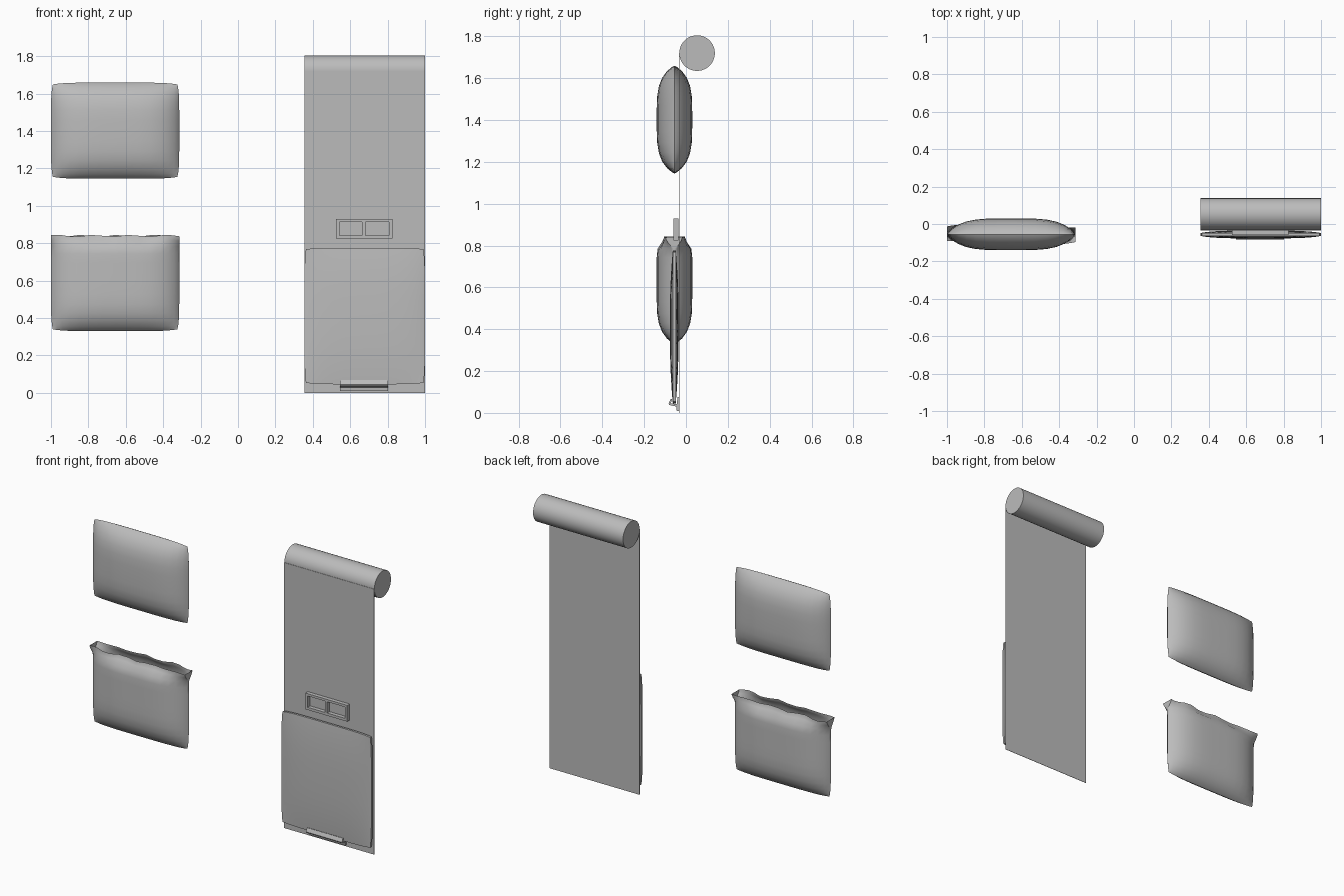
import bpy, bmesh, math

cube = bpy.data.objects.get("Cube")
if cube:
    bpy.data.objects.remove(cube, do_unlink=True)

grey = bpy.data.materials.new("light grey")
grey.use_nodes = True
grey.diffuse_color = (0.5, 0.5, 0.5, 1)
grey.node_tree.nodes["Principled BSDF"].inputs["Base Color"].default_value = (0.5, 0.5, 0.5, 1)


def finish(name, bm, smooth=None):
    """Turn a bmesh into a named, grey object."""
    bmesh.ops.remove_doubles(bm, verts=bm.verts, dist=0.0001)
    bmesh.ops.recalc_face_normals(bm, faces=bm.faces)
    mesh = bpy.data.meshes.new(name)
    bm.to_mesh(mesh)
    bm.free()
    mesh.materials.append(grey)
    ob = bpy.data.objects.new(name, mesh)
    bpy.context.collection.objects.link(ob)
    if smooth:
        bpy.ops.object.select_all(action='DESELECT')
        ob.select_set(True)
        bpy.context.view_layer.objects.active = ob
        bpy.ops.object.shade_smooth_by_angle(angle=math.radians(smooth))
    return ob


def add_box(bm, x0, x1, y0, y1, z0, z1):
    geom = bmesh.ops.create_cube(bm, size=1)["verts"]
    for v in geom:
        v.co = ((x0 + x1) / 2 + v.co.x * (x1 - x0),
                (y0 + y1) / 2 + v.co.y * (y1 - y0),
                (z0 + z1) / 2 + v.co.z * (z1 - z0))


def swell(t, power):
    """Cushion profile: zero at the edge (|t| = 1), full at the middle."""
    return 1 - abs(t) ** power


def cushion(name, centre, half, rim=0.0, power=4.5, inset=0.01, is_open=False):
    """Rings of points around a stuffed pad, stacked from bottom to top."""
    cx, cy, cz = centre
    hx, hy, hz = half
    cols, rows = 16, 14
    spread = [math.sin(math.pi / 2 * (2 * i / cols - 1)) for i in range(cols + 1)]
    bm = bmesh.new()
    rings = []
    for j in range(rows + 1):
        v = math.sin(math.pi / 2 * (2 * j / rows - 1))
        sides = []
        for sign in (-1, 1):
            line = []
            for u in spread:
                edge = 1 - (1 - abs(u))
                depth = rim + (hy - rim) * (1 - edge ** 4) ** 0.8 * profile(v, power)
                x = cx + u * (hx - inset * v ** 6)
                z = cz + v * (hz - inset * u ** 6)
                if is_open and v > 0:
                    # the mouth flares apart and its lip is wavy
                    lip = max(0, (v - 0.72) / 0.28)
                    lip = lip * lip * (3 - 2 * lip)
                    mouth = 0.043 + 0.008 * math.cos(u * 9 + sign)
                    body = hy * (1 - edge ** 4) ** 0.8
                    depth = body * (1 - lip) + mouth * lip
                    z = cz + v * hz + lip * 0.005 * math.sin(u * 11 + sign)
                    x = cx + u * hx
                line.append(bm.verts.new((x, cy + sign * depth, z)))
            sides.append(line)
        rings.append(sides[0] + sides[1][::-1])
    count = len(rings[0])
    for low, high in zip(rings, rings[1:]):
        for i in range(count):
            k = (i + 1) % count
            bm.faces.new((low[i], low[k], high[k], high[i]))
    # close the hem when it has thickness
    if rim > 0:
        for ring in (rings[0], rings[-1]):
            for i in range(cols):
                bm.faces.new((ring[i], ring[i + 1], ring[-2 - i], ring[-1 - i]))
    return finish(name, bm, 40)


def profile(v, power):
    return 1 - abs(v) ** power if power < 4 else (1 - abs(v) ** 4) ** 0.8


# Two pouches, the lower one open at the top
cushion("closed_pouch", (-0.657, -0.055, 1.402), (0.343, 0.085, 0.257))
cushion("open_pouch", (-0.657, -0.055, 0.585), (0.343, 0.085, 0.255), is_open=True)

# Hanging sheet and the roll at its top
bm = bmesh.new()
add_box(bm, 0.355, 1.0, -0.034, -0.032, 0.0, 1.72)
finish("hanging_sheet", bm)

bpy.ops.mesh.primitive_cylinder_add(vertices=48, radius=0.085, depth=0.645,
                                    location=(0.6775, 0.053, 1.72),
                                    rotation=(0, math.pi / 2, 0))
roll = bpy.context.object
roll.name = "rolled_top"
roll.data.materials.append(grey)
bpy.ops.object.shade_smooth_by_angle(angle=math.radians(40))

# Padded flap over the lower part of the sheet
cushion("padded_flap", (0.6775, -0.056, 0.411), (0.3225, 0.021, 0.365),
        rim=0.007, power=2.5, inset=0.008)

# Buckle frame with two openings
bm = bmesh.new()
for x0, x1 in ((0.525, 0.542), (0.664, 0.681), (0.808, 0.825)):
    add_box(bm, x0, x1, -0.06, -0.035, 0.825, 0.93)
for x0, x1 in ((0.542, 0.664), (0.681, 0.808)):
    add_box(bm, x0, x1, -0.06, -0.035, 0.825, 0.842)
    add_box(bm, x0, x1, -0.06, -0.035, 0.915, 0.93)
finish("buckle_frame", bm)

# Hooked clip at the bottom
hook = [(-0.034, 0.01), (-0.044, 0.01), (-0.046, 0.03), (-0.08, 0.038),
        (-0.083, 0.045), (-0.072, 0.068), (-0.066, 0.066), (-0.073, 0.046),
        (-0.044, 0.042), (-0.04, 0.075), (-0.034, 0.075)]
bm = bmesh.new()
left, right = [[bm.verts.new((x, y, z)) for y, z in hook] for x in (0.545, 0.803)]
bm.faces.new(left)
bm.faces.new(right[::-1])
for i in range(len(hook)):
    k = (i + 1) % len(hook)
    bm.faces.new((left[i], right[i], right[k], left[k]))
finish("hook_clip", bm)
